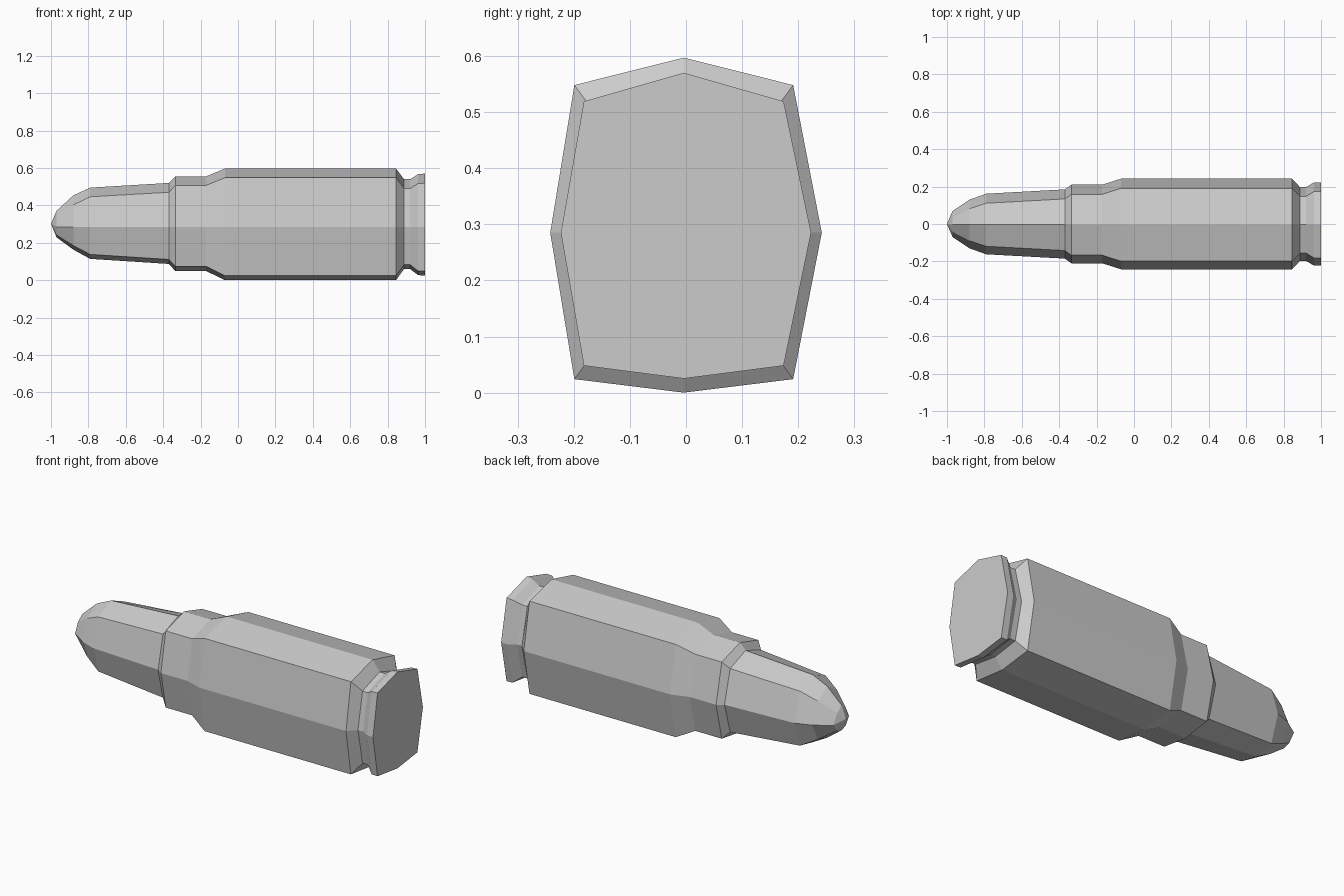
import bpy, bmesh

# Stations along the length: x, half width, shoulder half width,
# top z, upper shoulder z, lower shoulder z, bottom z
TIP = (-1.0, 0.305)
STATIONS = [
    (-0.97, 0.070, 0.038, 0.374, 0.345, 0.245, 0.232),
    (-0.88, 0.130, 0.085, 0.457, 0.406, 0.188, 0.166),
    (-0.79, 0.162, 0.115, 0.498, 0.449, 0.141, 0.117),
    (-0.37, 0.185, 0.138, 0.523, 0.473, 0.114, 0.090),
    (-0.335, 0.210, 0.163, 0.558, 0.510, 0.077, 0.052),
    (-0.17, 0.210, 0.163, 0.558, 0.510, 0.077, 0.052),
    (-0.07, 0.242, 0.195, 0.600, 0.551, 0.027, 0.003),
    (0.845, 0.242, 0.195, 0.600, 0.551, 0.027, 0.003),
    (0.888, 0.197, 0.152, 0.543, 0.493, 0.086, 0.063),
    (0.92, 0.197, 0.152, 0.543, 0.493, 0.086, 0.063),
    (0.963, 0.223, 0.178, 0.570, 0.520, 0.052, 0.030),
    (1.0, 0.223, 0.178, 0.573, 0.522, 0.051, 0.028),
]
MID_Z = 0.288
SHIFT = -0.004  # slight sideways offset of the ridge lines


def ring(bm, x, w, s, top, upper, lower, bottom):
    pts = [(SHIFT, top), (s + SHIFT, upper), (w, MID_Z), (s + SHIFT, lower),
           (SHIFT, bottom), (-s + SHIFT, lower), (-w, MID_Z), (-s + SHIFT, upper)]
    return [bm.verts.new((x, y, z)) for y, z in pts]


# Eight-sided cartridge lofted through its stations
bm = bmesh.new()
rings = [ring(bm, *st) for st in STATIONS]
for a, b in zip(rings, rings[1:]):
    for i in range(8):
        j = (i + 1) % 8
        bm.faces.new((a[i], a[j], b[j], b[i]))

# Pointed nose and flat base
tip = bm.verts.new((TIP[0], 0, TIP[1]))
for i in range(8):
    bm.faces.new((tip, rings[0][(i + 1) % 8], rings[0][i]))
bm.faces.new(rings[-1])
bmesh.ops.recalc_face_normals(bm, faces=bm.faces)

# Rest on the floor
bmesh.ops.translate(bm, verts=bm.verts, vec=(0, 0, -min(v.co.z for v in bm.verts)))
mesh = bpy.data.meshes.new("cartridge")
bm.to_mesh(mesh)
bm.free()
obj = bpy.data.objects.new("cartridge", mesh)
bpy.context.collection.objects.link(obj)
